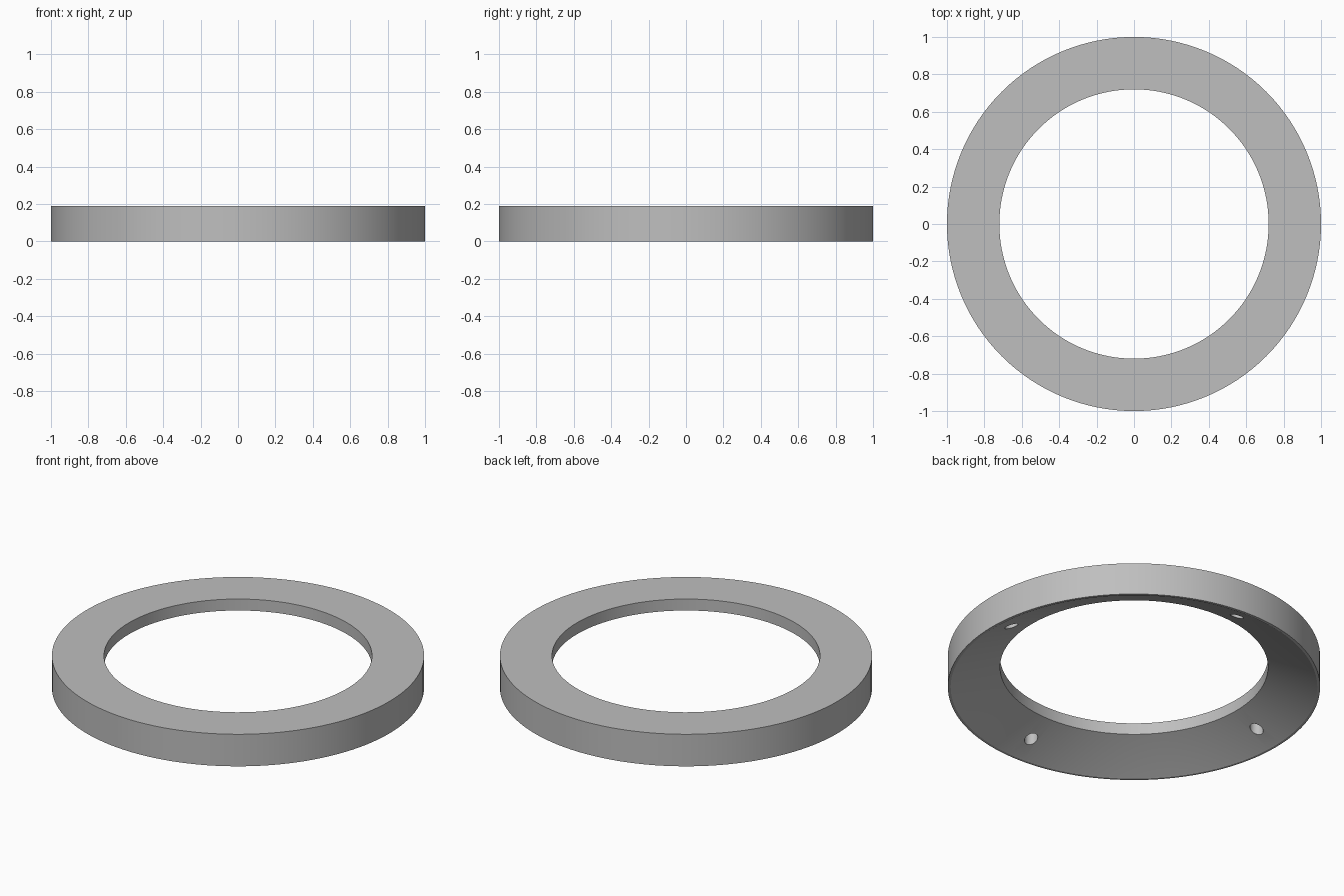
import bpy, bmesh, math
from mathutils import Matrix, Vector

cube = bpy.data.objects.get("Cube")
if cube:
    bpy.data.objects.remove(cube, do_unlink=True)

SEGMENTS = 128
HOLE_COUNT = 4
HOLE_CIRCLE = 0.86
HOLE_RADIUS = 0.036
HOLE_TOP = 0.13

grey = bpy.data.materials.new("plain grey")
grey.use_nodes = True
colour = (0.52, 0.52, 0.52, 1)
grey.diffuse_color = colour
grey.node_tree.nodes["Principled BSDF"].inputs["Base Color"].default_value = colour


def make_object(name, bm):
    bmesh.ops.recalc_face_normals(bm, faces=bm.faces)
    mesh = bpy.data.meshes.new(name)
    bm.to_mesh(mesh)
    bm.free()
    mesh.materials.append(grey)
    obj = bpy.data.objects.new(name, mesh)
    bpy.context.collection.objects.link(obj)
    return obj


# Ring: flat top, straight walls, narrow foot and hollow conical underside
profile = [(1, 0), (1, 0.19), (0.72, 0.19), (0.72, 0.122), (0.98, 0.003), (0.985, 0)]
bm = bmesh.new()
verts = [bm.verts.new((r, 0, z)) for r, z in profile]
edges = [bm.edges.new((v, verts[i - 1])) for i, v in enumerate(verts)]
bmesh.ops.spin(bm, geom=verts + edges, cent=(0, 0, 0), axis=(0, 0, 1),
               angle=math.tau, steps=SEGMENTS, use_duplicate=False)
bmesh.ops.remove_doubles(bm, verts=bm.verts, dist=1e-4)
ring = make_object("ring", bm)

# Blind screw holes in the underside
bm = bmesh.new()
depth = HOLE_TOP + 0.1
for i in range(HOLE_COUNT):
    turn = Matrix.Rotation(math.tau * i / HOLE_COUNT, 4, 'Z')
    place = Matrix.Translation(turn @ Vector((HOLE_CIRCLE, 0, HOLE_TOP - depth / 2)))
    bmesh.ops.create_cone(bm, cap_ends=True, segments=24, radius1=HOLE_RADIUS,
                          radius2=HOLE_RADIUS, depth=depth, matrix=place)
cutter = make_object("hole_cutter", bm)
cutter.hide_render = True

bpy.ops.object.select_all(action='DESELECT')
ring.select_set(True)
bpy.context.view_layer.objects.active = ring
cut = ring.modifiers.new("screw holes", 'BOOLEAN')
cut.operation = 'DIFFERENCE'
cut.solver = 'EXACT'
cut.object = cutter
bpy.ops.object.modifier_apply(modifier=cut.name)
bpy.data.objects.remove(cutter, do_unlink=True)

bpy.ops.object.shade_smooth_by_angle(angle=math.radians(30))
